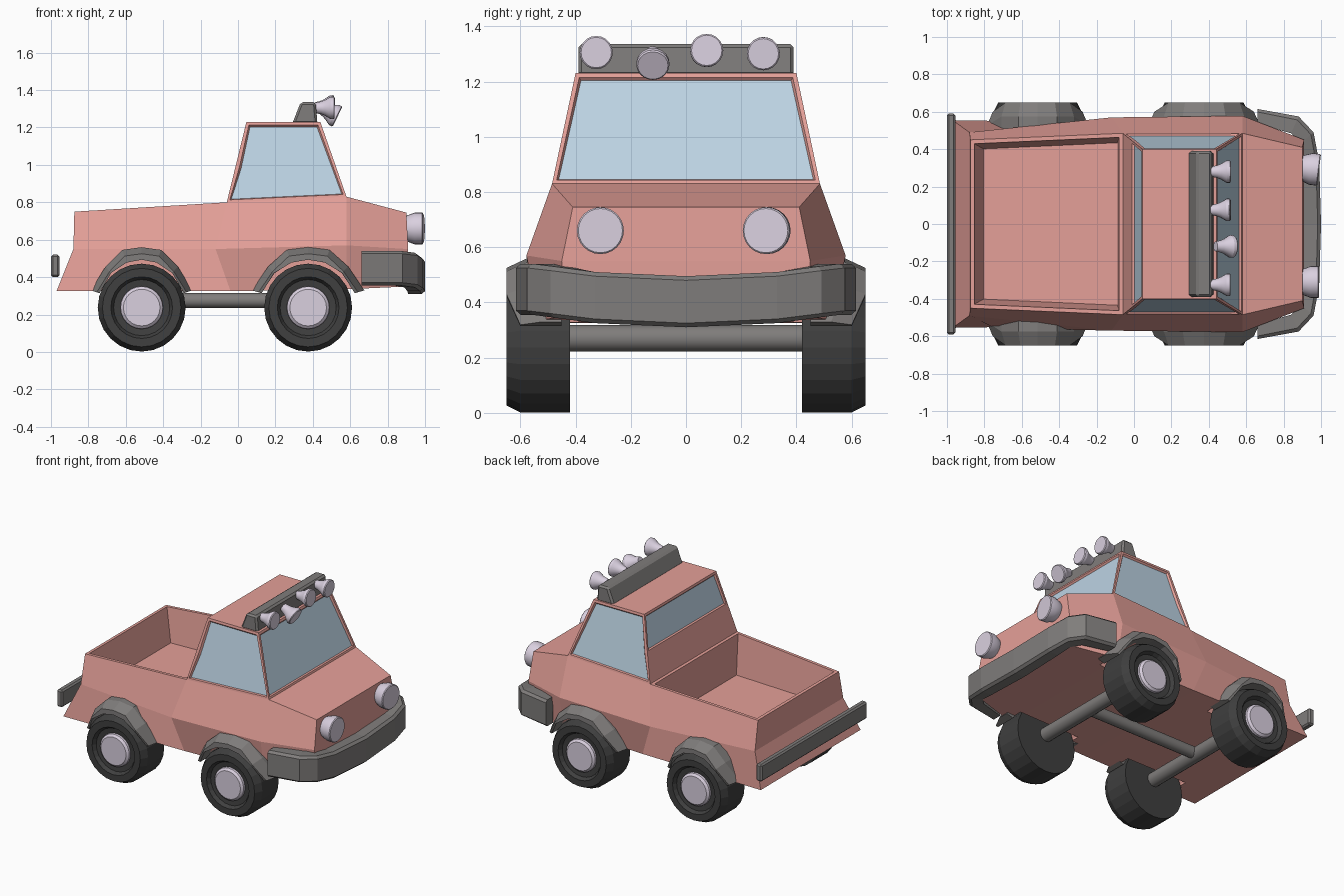
import bpy, bmesh, math
from mathutils import Vector, Matrix

if "Cube" in bpy.data.objects:
    bpy.data.objects.remove(bpy.data.objects["Cube"])


def mat(name, c):
    m = bpy.data.materials.new(name)
    m.diffuse_color = (*c, 1)
    m.use_nodes = True
    m.node_tree.nodes["Principled BSDF"].inputs["Base Color"].default_value = m.diffuse_color
    return m


RED = mat("salmon paint", (0.78, 0.35, 0.315))
GLASS = mat("pale blue glass", (0.51, 0.66, 0.78))
GREY = mat("grey trim", (0.215, 0.205, 0.20))
TYRE = mat("dark rubber", (0.05, 0.05, 0.05))
LAMP = mat("pale lilac metal", (0.70, 0.63, 0.74))


def loft(bm, rings, caps=True):
    vs = [[bm.verts.new(p) for p in r] for r in rings]
    n = len(rings[0])
    faces = []
    for a, b in zip(vs, vs[1:]):
        faces.append([bm.faces.new((a[i], a[(i + 1) % n], b[(i + 1) % n], b[i])) for i in range(n)])
    if caps:
        bm.faces.new(vs[0])
        bm.faces.new(vs[-1])
    return vs, faces


def finish(bm, name, mats, smooth=False, bevel=0):
    bmesh.ops.recalc_face_normals(bm, faces=bm.faces[:])
    if bevel:
        bmesh.ops.bevel(bm, geom=bm.edges[:], offset=bevel, segments=1, affect='EDGES')
    me = bpy.data.meshes.new(name)
    bm.to_mesh(me)
    bm.free()
    ob = bpy.data.objects.new(name, me)
    bpy.context.collection.objects.link(ob)
    for m in mats:
        me.materials.append(m)
    bpy.ops.object.select_all(action='DESELECT')
    ob.select_set(True)
    bpy.context.view_layer.objects.active = ob
    if smooth:
        bpy.ops.object.shade_smooth_by_angle(angle=math.radians(30))
    return ob


def lathe(name, profile, m, mx, n=24, smooth=False):
    """Turn (distance, radius) pairs around the local x axis."""
    bm = bmesh.new()
    loft(bm, [[mx @ Vector((t, r * math.cos(2 * math.pi * i / n), r * math.sin(2 * math.pi * i / n)))
               for i in range(n)] for t, r in profile])
    return finish(bm, name, [m], smooth)


def place(x, y, z, rz=0, ry=0):
    return Matrix.Translation((x, y, z)) @ Matrix.Rotation(rz, 4, 'Z') @ Matrix.Rotation(ry, 4, 'Y')


WHEELS = [("rear", -0.515, 0.93), ("front", 0.375, 1.03)]
SIDES = [("left", 1), ("right", -1)]
Q = math.pi / 2

# Lower body: half sections (top, crease, sill) mirrored and lofted along x
stations = [
    [(-.875, .45, .75), (-.88, .49, .55), (-.97, .555, .325)],
    [(-.06, .485, .80), (-.12, .57, .55), (-.04, .54, .325)],
    [(.58, .485, .83), (.58, .578, .57), (.58, .53, .335)],
    [(.90, .41, .745), (.91, .45, .55), (.91, .44, .35)],
]
bm = bmesh.new()
rings = [s + [(x, -y, z) for x, y, z in reversed(s)] for s in stations]
vs, fs = loft(bm, rings, caps=False)
for r in (vs[0], vs[-1]):
    bm.faces.new((r[0], r[1], r[4], r[5]))
    bm.faces.new((r[1], r[2], r[3], r[4]))
bed = fs[0][5]
bm.faces.remove(fs[1][5])

# Cabin on top of the open middle panel
bl, br, fl, fr = vs[1][0], vs[1][5], vs[2][0], vs[2][5]
rl, rr, tl, tr = [bm.verts.new(p) for p in
                  ((.045, .40, 1.23), (.045, -.40, 1.23), (.44, .40, 1.23), (.44, -.40, 1.23))]
k = 0.44
ml, mr = bm.verts.new(bl.co.lerp(rl.co, k)), bm.verts.new(br.co.lerp(rr.co, k))
bm.faces.new((bl, br, mr, ml))
bm.faces.new((rl, tl, tr, rr))
windows = [bm.faces.new(f) for f in ((ml, mr, rr, rl), (fl, fr, tr, tl),
                                     (bl, ml, rl, tl, fl), (br, mr, rr, tr, fr))]
bmesh.ops.recalc_face_normals(bm, faces=bm.faces[:])
bmesh.ops.inset_individual(bm, faces=windows, thickness=.021)
bmesh.ops.inset_individual(bm, faces=windows, thickness=.010, depth=-.012)
for f in windows:
    f.material_index = 1

# Cargo bed recess
bmesh.ops.inset_individual(bm, faces=[bed], thickness=.03)
bmesh.ops.inset_individual(bm, faces=[bed], thickness=.04)
for v in bed.verts:
    v.co.z = .52
    v.co.x += .02
body = finish(bm, "truck_body", [RED, GLASS])

# Wheel wells cut from the body
for end, x, s in WHEELS:
    for side, sy in SIDES:
        cut = lathe("well_cutter", [(.39, .255), (.75, .255)], RED, place(x, 0, .24, sy * Q), 16)
        cut.hide_render = True
        md = body.modifiers.new("well", 'BOOLEAN')
        md.operation, md.solver, md.object = 'DIFFERENCE', 'EXACT', cut
        bpy.ops.object.select_all(action='DESELECT')
        bpy.context.view_layer.objects.active = body
        body.select_set(True)
        bpy.ops.object.modifier_apply(modifier=md.name)
        bpy.data.objects.remove(cut)

# Wheels, hubs, fenders (tapering in to the body at both ends) and axles
for end, x, s in WHEELS:
    for side, sy in SIDES:
        mx = place(x, 0, .237, sy * Q)
        lathe(f"{end}_{side}_tyre", [(.42, .2), (.42, .235), (.60, .235), (.65, .21), (.65, .165),
                                     (.625, .15), (.62, .11)], TYRE, mx, 24)
        lathe(f"{end}_{side}_hub", [(.615, .115), (.635, .113), (.648, .098)], LAMP, mx, 24, True)
        bm = bmesh.new()
        arch = []
        for i, (deg, out, big) in enumerate(((17, .60, .305), (46, .65, .30), (70, .65, .325), (90, .65, .32),
                                             (110, .65, .325), (134, .65, .30), (163, .60, .305))):
            a = math.radians(deg)
            arch.append([(x + s * r * math.cos(a), sy * y, .24 + r * math.sin(a))
                         for r, y in ((big, .45), (big, out - .075), (big - .035, out), (.253, out), (.253, .45))])
        loft(bm, arch)
        finish(bm, f"{end}_{side}_fender", [GREY])
    lathe(f"{end}_axle", [(-.44, .048), (.44, .048)], GREY, place(x, 0, .27, Q), 16, True)
lathe("drive_shaft", [(-.515, .04), (.37, .04)], GREY, place(0, 0, .275), 16, True)

# Wrap-around front bumper: (x, y, z middle, inward x, inward y)
half = [(.66, .615, .445, 0, -.08), (.88, .575, .445, -.04, -.09), (.96, .49, .435, -.07, -.06),
        (.99, .33, .415, -.085, 0)]
path = half + [(1.0, 0, .40, -.09, 0)] + [(x, -y, z, i, -j) for x, y, z, i, j in reversed(half)]
bm = bmesh.new()
loft(bm, [[(x + i, y + j, z - .09), (x + i * .2, y + j * .2, z - .09), (x, y, z - .075),
           (x, y, z + .08), (x + i * .2, y + j * .2, z + .095), (x + i, y + j, z + .095)]
          for x, y, z, i, j in path])
finish(bm, "front_bumper", [GREY])

# Rear bumper and roof light bar
bm = bmesh.new()
loft(bm, [[(-1, y, .40), (-.955, y, .40), (-.955, y, .52), (-1, y, .52)] for y in (-.59, .59)])
finish(bm, "rear_bumper", [GREY], bevel=.01)
bm = bmesh.new()
loft(bm, [[(.29, y, 1.22), (.425, y, 1.22), (.415, y, 1.335), (.335, y, 1.335)] for y in (-.39, .39)])
finish(bm, "roof_light_bar", [GREY], bevel=.012)

# Headlights, one knocked slightly askew
for y, turn in ((-.31, 0), (.30, -.12)):
    lathe("headlight", [(-.03, .05), (.0, .068), (.045, .085), (.085, .085), (.09, .08)], LAMP,
          place(.90, y, .66, turn), 24, True)

# Roof spotlights, one tilted down
for x, y, z, tilt in ((.42, -.325, 1.305, 0), (.445, -.12, 1.30, .45), (.42, .075, 1.308, -.05), (.42, .28, 1.305, .05)):
    lathe("roof_spotlight", [(-.01, .026), (.025, .034), (.045, .042), (.075, .06), (.092, .06), (.097, .055)],
          LAMP, place(x, y, z, 0, tilt), 20, True)
